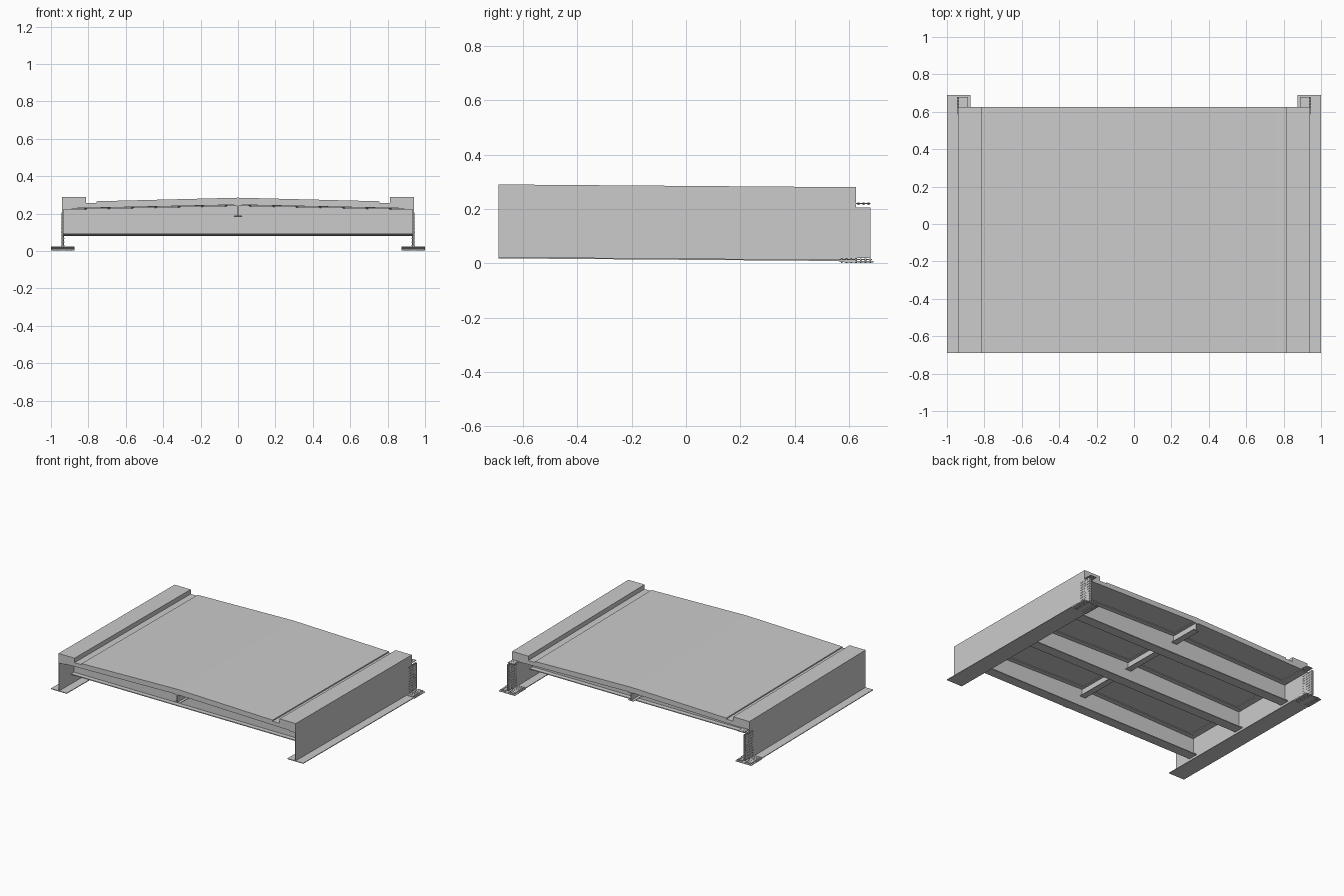
import bpy, bmesh, math
from mathutils import Matrix

if "Cube" in bpy.data.objects:
    bpy.data.objects.remove(bpy.data.objects["Cube"])

Y0, Y1 = -0.69, 0.625      # front and back ends of the deck
SLOPE = 0.0077             # the whole span falls gently to the back
WEB = 0.937                # girder web centre


def finish(name, bm):
    for v in bm.verts:
        v.co.z -= SLOPE * (v.co.y - Y0)
    bmesh.ops.recalc_face_normals(bm, faces=bm.faces)
    me = bpy.data.meshes.new(name)
    bm.to_mesh(me)
    bm.free()
    ob = bpy.data.objects.new(name, me)
    bpy.context.collection.objects.link(ob)
    return ob


def extrude(name, profile, y0, y1):
    """Extrude an (x, z) outline along y."""
    bm = bmesh.new()
    face = bm.faces.new([bm.verts.new((x, y0, z)) for x, z in profile])
    new = bmesh.ops.extrude_face_region(bm, geom=[face])["geom"]
    for v in new:
        if isinstance(v, bmesh.types.BMVert):
            v.co.y = y1
    return finish(name, bm)


def box(name, x0, x1, y0, y1, z0, z1):
    return extrude(name, [(x0, z0), (x1, z0), (x1, z1), (x0, z1)], y0, y1)


def bolts(name, points, length, axis):
    """Small six-sided bolts passing through the plates."""
    bm = bmesh.new()
    turn = Matrix.Rotation(math.pi / 2, 4, 'Y') if axis == 'x' else Matrix()
    for p in points:
        bmesh.ops.create_cone(bm, cap_ends=True, segments=6, radius1=0.0032,
                              radius2=0.0032, depth=length,
                              matrix=Matrix.Translation(p) @ turn)
    return finish(name, bm)


def spread(a, b, n):
    return [a + (b - a) * i / (n - 1) for i in range(n)]


def mirrored(half):
    """Complete an outline given from the left edge to the centre."""
    return half + [(-x, z) for x, z in reversed(half) if x != 0]


# Deck slab with kerbs, gutters and crowned road
top = mirrored([(-0.94, 0.29), (-0.812, 0.29), (-0.812, 0.258),
                (-0.757, 0.258), (-0.757, 0.266), (0, 0.285)])
under = mirrored([(-0.94, 0.227), (0, 0.247)])
extrude("deck_slab", top + under[::-1], Y0, Y1)

# Cross beams: crowned top flange, web, level bottom flange
E = WEB - 0.003
for i, y in enumerate((-0.52, -0.06, 0.40)):
    hi = mirrored([(-E, 0.227), (0, 0.247)])
    lo = mirrored([(-E, 0.222), (0, 0.242)])
    extrude(f"cross_beam_top_flange_{i}", hi + lo[::-1], y - 0.036, y + 0.036)
    extrude(f"cross_beam_web_{i}", lo + [(E, 0.094), (-E, 0.094)], y - 0.003, y + 0.003)
    box(f"cross_beam_bottom_flange_{i}", -E, E, y - 0.036, y + 0.036, 0.089, 0.095)

# Small central stringer under the crown
box("stringer_web", -0.003, 0.003, Y0, Y1, 0.19, 0.246)
box("stringer_bottom_flange", -0.022, 0.022, Y0, Y1, 0.187, 0.191)
box("stringer_top_flange", -0.022, 0.022, Y0, Y1, 0.242, 0.246)

# Main girders with bolted splice plates at the back end
for s, side in ((-1, "left"), (1, "right")):
    c = s * WEB
    box(f"{side}_girder_web", c - 0.003, c + 0.003, Y0, Y1, 0.02, 0.228)
    box(f"{side}_girder_bottom_flange", c - 0.063, c + 0.063, Y0, Y1, 0.018, 0.023)
    box(f"{side}_girder_top_flange", c, c - s * 0.05, Y0, Y1, 0.223, 0.228)
    box(f"{side}_bottom_splice_plate", c - 0.063, c + 0.063, 0.565, 0.69, 0.0135, 0.018)
    box(f"{side}_top_splice_plate", c, c - s * 0.05, 0.585, 0.68, 0.228, 0.232)
    for d in (-1, 1):
        x = c + d * 0.0045
        tag = "outer" if d == s else "inner"
        box(f"{side}_{tag}_web_splice_plate", x - 0.0015, x + 0.0015, 0.585, 0.68, 0.03, 0.215)
        # inner top cover strips over the bottom flange
        xa, xb = c + d * 0.012, c + d * 0.055
        box(f"{side}_{tag}_flange_strip", xa, xb, 0.565, 0.685, 0.023, 0.026)
    bolts(f"{side}_web_bolts",
          [(c, y, z) for y in spread(0.593, 0.672, 6) for z in spread(0.04, 0.205, 10)],
          0.018, 'x')
    bolts(f"{side}_bottom_flange_bolts",
          [(c + d * x, y, 0.0196) for d in (-1, 1) for x in spread(0.02, 0.048, 3)
           for y in spread(0.573, 0.678, 7)], 0.018, 'z')
    bolts(f"{side}_top_flange_bolts",
          [(c - s * x, y, 0.23) for x in spread(0.01, 0.042, 3)
           for y in spread(0.635, 0.672, 3)], 0.009, 'z')
